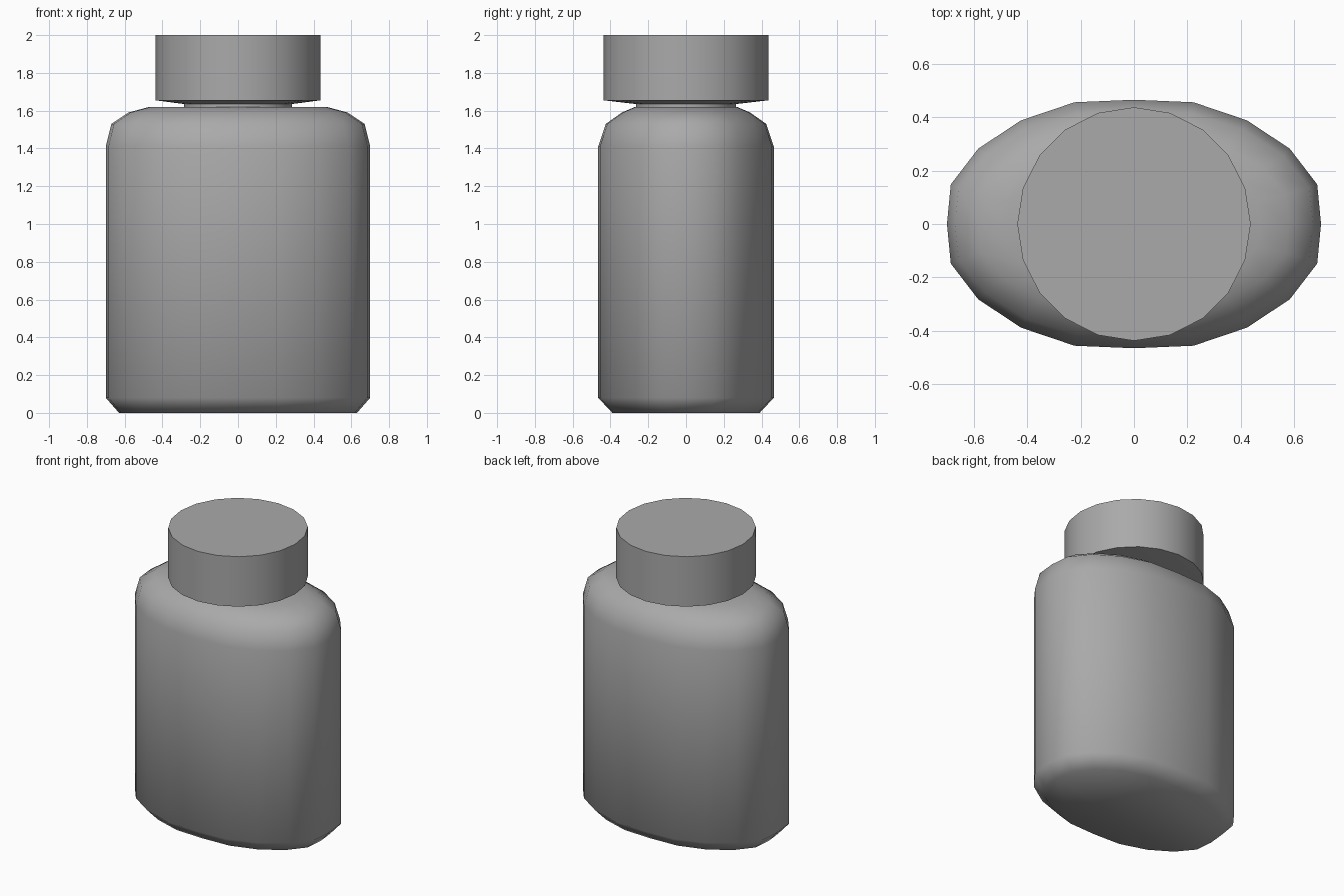
import bpy
import bmesh
import math

SIDES = 20

cube = bpy.data.objects.get("Cube")
if cube:
    bpy.data.objects.remove(cube, do_unlink=True)

grey = bpy.data.materials.new("plain grey")
grey.use_nodes = True
COLOUR = (0.4, 0.4, 0.4, 1)
grey.diffuse_color = COLOUR
grey.node_tree.nodes["Principled BSDF"].inputs["Base Color"].default_value = COLOUR


def loft(name, levels, bulge, smooth_angle):
    """Stack oval rings (half width, half depth, height) and close both ends."""
    bm = bmesh.new()
    rings = []
    for rx, ry, z in levels:
        ring = []
        for i in range(SIDES):
            a = 2 * math.pi * i / SIDES
            # A bulge above one fills the oval out and blunts its four tips
            x = max(-rx, min(rx, rx * bulge * math.cos(a)))
            y = max(-ry, min(ry, ry * bulge * math.sin(a)))
            ring.append(bm.verts.new((x, y, z)))
        rings.append(ring)
    for low, high in zip(rings, rings[1:]):
        for i in range(SIDES):
            j = (i + 1) % SIDES
            bm.faces.new((low[i], low[j], high[j], high[i]))
    bm.faces.new(rings[0][::-1])
    bm.faces.new(rings[-1])
    mesh = bpy.data.meshes.new(name)
    bm.to_mesh(mesh)
    bm.free()
    mesh.materials.append(grey)
    obj = bpy.data.objects.new(name, mesh)
    bpy.context.collection.objects.link(obj)
    bpy.ops.object.select_all(action="DESELECT")
    obj.select_set(True)
    bpy.context.view_layer.objects.active = obj
    bpy.ops.object.shade_smooth_by_angle(angle=math.radians(smooth_angle))
    return obj


# Oval bottle with a chamfered foot and rounded shoulders
loft("bottle_body", [
    (0.63, 0.39, 0), (0.70, 0.465, 0.08), (0.70, 0.465, 1.41),
    (0.67, 0.425, 1.53), (0.58, 0.34, 1.59), (0.47, 0.27, 1.62),
], 1.03, 60)

# Short neck between the shoulders and the cap
loft("bottle_neck", [(0.285, 0.265, 1.60), (0.285, 0.265, 1.65)], 1, 40)

# Round cap with a shallow sloping underside
loft("bottle_cap", [
    (0.285, 0.265, 1.635), (0.437, 0.437, 1.655), (0.437, 0.437, 2),
], 1, 40)
